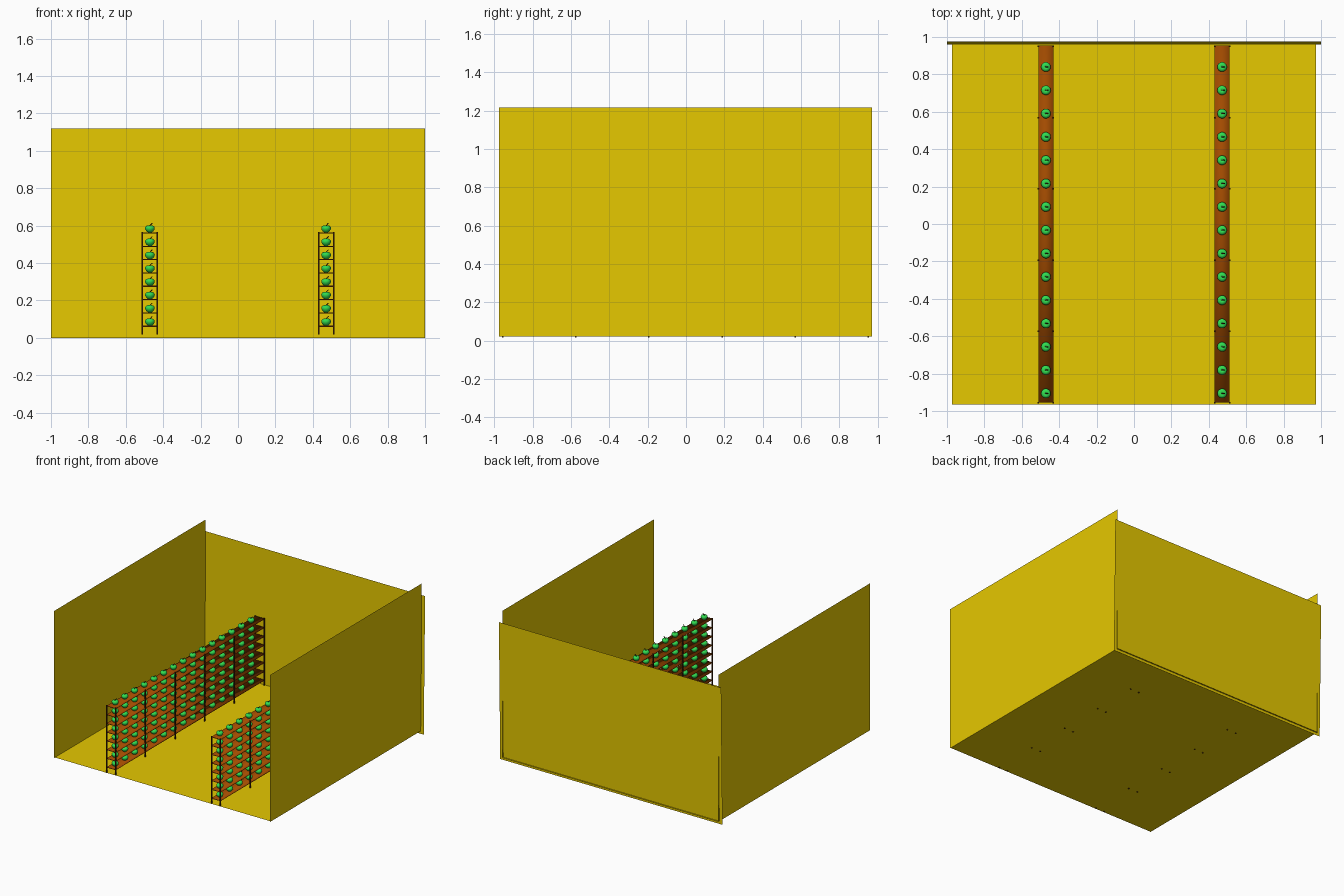
import bpy
import bmesh
from math import radians
from mathutils import Matrix, Vector

cube = bpy.data.objects.get("Cube")
if cube:
    bpy.data.objects.remove(cube, do_unlink=True)


def material(name, color):
    m = bpy.data.materials.new(name)
    m.use_nodes = True
    m.diffuse_color = (*color, 1)
    bsdf = next(n for n in m.node_tree.nodes if n.type == 'BSDF_PRINCIPLED')
    bsdf.inputs["Base Color"].default_value = (*color, 1)
    return m


YELLOW = material("mustard_yellow", (0.79, 0.58, 0.0))
WOOD = material("red_brown_wood", (0.36, 0.07, 0.0))
DARK = material("dark_brown", (0.06, 0.018, 0.003))
GREEN = material("apple_green", (0.03, 0.72, 0.08))

FLOOR_Z = 0.022
SHELF_Z, SHELF_GAP, LEVELS = 0.062, 0.0712, 8
RACK_X, HALF_WIDTH = 0.471, 0.04


def finish(name, bm, mat, smooth=False):
    mesh = bpy.data.meshes.new(name)
    bm.to_mesh(mesh)
    bm.free()
    mesh.materials.append(mat)
    obj = bpy.data.objects.new(name, mesh)
    bpy.context.collection.objects.link(obj)
    for p in mesh.polygons:
        p.use_smooth = smooth
    return obj


def panel(name, corners):
    bm = bmesh.new()
    bm.faces.new([bm.verts.new(c) for c in corners])
    return finish(name, bm, YELLOW)


def box(bm, center, size):
    mat = Matrix.Translation(center) @ Matrix.Diagonal((*size, 1))
    bmesh.ops.create_cube(bm, size=1, matrix=mat)


def repeat(obj, count, offset):
    mod = obj.modifiers.new("repeat", 'ARRAY')
    mod.count = count
    mod.use_relative_offset = False
    mod.use_constant_offset = True
    mod.constant_offset_displace = offset


def second_rack(obj):
    repeat(obj, 2, (2 * RACK_X, 0, 0))


# Room: open front, thin side walls, back wall leaning slightly backward
W, FRONT, BACK, TOP = 0.972, -0.975, 0.969, 1.217
panel("floor", [(-W, -0.965, FLOOR_Z), (W, -0.965, FLOOR_Z),
                (W, BACK, FLOOR_Z), (-W, BACK, FLOOR_Z)])
for side, s in (("left", 1), ("right", -1)):
    panel(side + "_wall", [(s * W, FRONT, FLOOR_Z), (s * W, BACK, FLOOR_Z),
                           (s * W, BACK, TOP), (s * W, FRONT, TOP)][::-s])
panel("back_wall", [(-1, 0.959, 0), (1, 0.959, 0), (1, 0.976, 1.12), (-1, 0.976, 1.12)])

# Shelf boards with soft shading, stacked by level
bm = bmesh.new()
box(bm, (-RACK_X, 0, SHELF_Z), (2 * HALF_WIDTH, 1.91, 0.006))
shelves = finish("shelves", bm, WOOD, smooth=True)
repeat(shelves, LEVELS, (0, 0, SHELF_GAP))
second_rack(shelves)

# Rack posts, in pairs along each rack
bm = bmesh.new()
for s in (-1, 1):
    box(bm, (-RACK_X + s * HALF_WIDTH, -0.955, 0.292), (0.008, 0.008, 0.55))
posts = finish("rack_posts", bm, DARK)
repeat(posts, 6, (0, 0.381, 0))
second_rack(posts)


def fill_shelves(obj):
    repeat(obj, 15, (0, 0.1247, 0))
    repeat(obj, LEVELS, (0, 0, SHELF_GAP))
    second_rack(obj)


# Apples: lathed profile with a dimple at the top
base = Vector((-RACK_X, -0.906, SHELF_Z + 0.003))
profile = [(0, 0.003), (0.010, 0), (0.019, 0.007), (0.025, 0.017), (0.026, 0.026),
           (0.021, 0.034), (0.012, 0.038), (0.005, 0.036), (0, 0.032)]
bm = bmesh.new()
verts = [bm.verts.new(base + Vector((r, 0, z))) for r, z in profile]
edges = [bm.edges.new(pair) for pair in zip(verts, verts[1:])]
bmesh.ops.spin(bm, geom=verts + edges, cent=base, axis=(0, 0, 1),
               angle=radians(360), steps=14, use_merge=False)
bmesh.ops.remove_doubles(bm, verts=bm.verts, dist=0.0002)
bmesh.ops.recalc_face_normals(bm, faces=bm.faces)
fill_shelves(finish("apples", bm, GREEN, smooth=True))

# Apple stems, leaning to one side
bm = bmesh.new()
lean = Matrix.Translation(base + Vector((0.005, 0, 0.042))) @ Matrix.Rotation(radians(45), 4, 'Y')
bmesh.ops.create_cone(bm, cap_ends=True, segments=6, radius1=0.002, radius2=0.003,
                      depth=0.022, matrix=lean)
fill_shelves(finish("apple_stems", bm, DARK))
